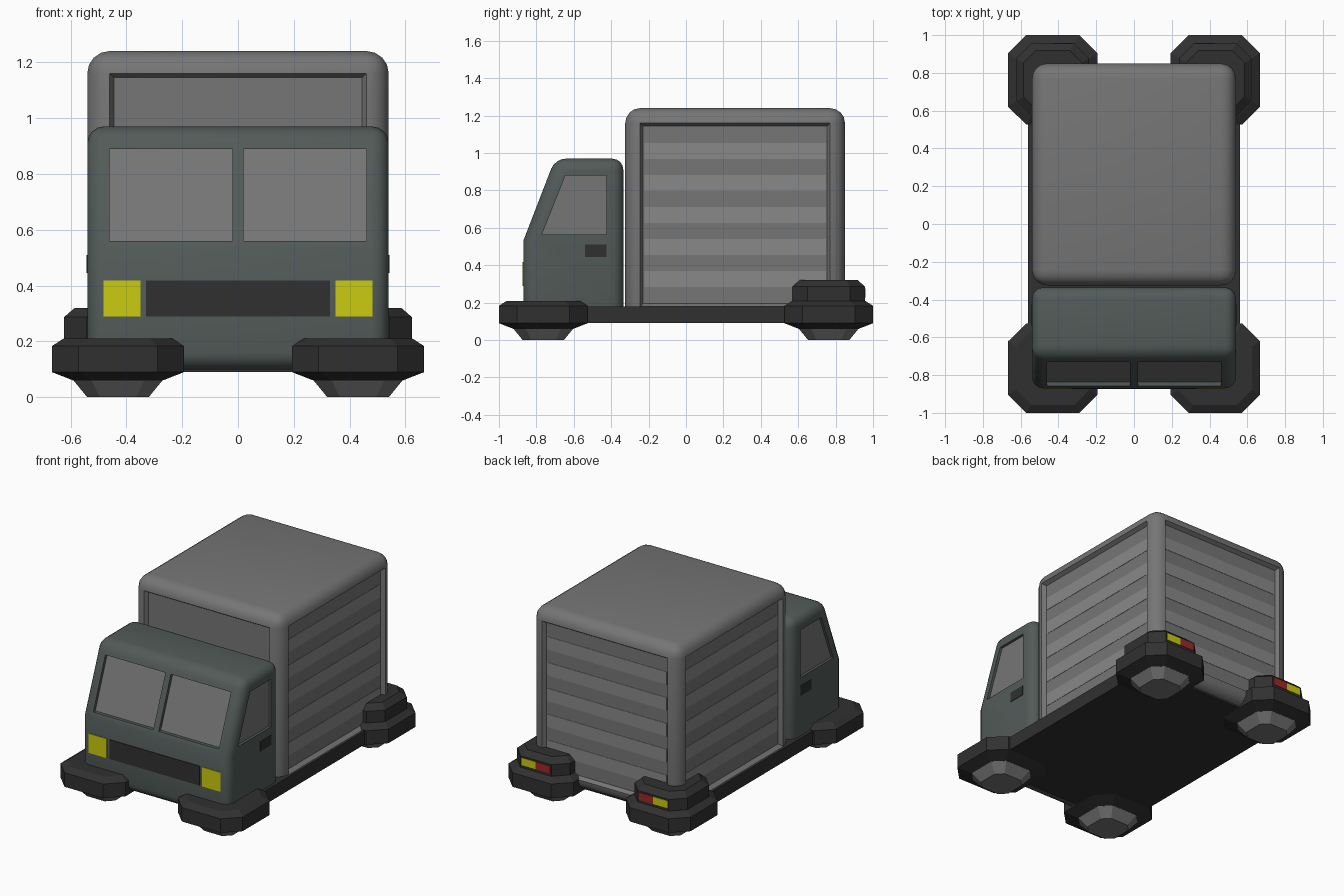
import bpy, bmesh, math

if "Cube" in bpy.data.objects:
    bpy.data.objects.remove(bpy.data.objects["Cube"])


def material(name, rgb):
    m = bpy.data.materials.new(name)
    m.diffuse_color = (*rgb, 1)
    m.use_nodes = True
    m.node_tree.nodes["Principled BSDF"].inputs["Base Color"].default_value = m.diffuse_color
    return m


DARK = material("dark_trim", (0.03, 0.03, 0.03))
CAB = material("cab_paint", (0.085, 0.105, 0.10))
BODY = material("body_grey", (0.18, 0.18, 0.18))
STRIPE = material("stripe_grey", (0.25, 0.25, 0.25))
YELLOW = material("yellow_light", (0.6, 0.6, 0.005))
RED = material("red_light", (0.35, 0.02, 0.02))


def finish(name, bm, mat):
    bmesh.ops.recalc_face_normals(bm, faces=bm.faces)
    me = bpy.data.meshes.new(name)
    bm.to_mesh(me)
    bm.free()
    ob = bpy.data.objects.new(name, me)
    bpy.context.collection.objects.link(ob)
    if mat:
        me.materials.append(mat)
    return ob


def loft(bm, rings):
    """Skin a list of closed rings and cap both ends."""
    vs = [[bm.verts.new(p) for p in r] for r in rings]
    n = len(vs[0])
    for a, b in zip(vs, vs[1:]):
        for i in range(n):
            bm.faces.new((a[i], a[(i + 1) % n], b[(i + 1) % n], b[i]))
    bm.faces.new(vs[0][::-1])
    bm.faces.new(vs[-1])


def prism(name, pts, x0, x1, mat=None):
    """Extrude a (y, z) profile along x."""
    bm = bmesh.new()
    loft(bm, [[(x, y, z) for y, z in pts] for x in (x0, x1)])
    return finish(name, bm, mat)


def box(name, x, y, z, mat):
    return prism(name, [(y[0], z[0]), (y[1], z[0]), (y[1], z[1]), (y[0], z[1])], x[0], x[1], mat)


def octagon_stack(name, cx, cy, levels, mat):
    """Chamfered-square rings of (half size, chamfer, z)."""
    bm = bmesh.new()
    rings = []
    for h, c, z in levels:
        k = h - c
        ring = [(h, -k), (h, k), (k, h), (-k, h), (-h, k), (-h, -k), (-k, -h), (k, -h)]
        rings.append([(cx + x, cy + y, z) for x, y in ring])
    loft(bm, rings)
    return finish(name, bm, mat)


def bevel(ob, width, keep=lambda e: True):
    bm = bmesh.new()
    bm.from_mesh(ob.data)
    bmesh.ops.bevel(bm, geom=[e for e in bm.edges if keep(e)], offset=width,
                    segments=4, profile=0.5, affect='EDGES')
    bm.to_mesh(ob.data)
    bm.free()


def smooth(ob):
    bpy.ops.object.select_all(action='DESELECT')
    ob.select_set(True)
    bpy.context.view_layer.objects.active = ob
    bpy.ops.object.shade_smooth_by_angle(angle=math.radians(30))


# Chassis
box("chassis", (-0.56, 0.56), (-0.78, 0.78), (0.09, 0.18), DARK)

# Cargo body: rounded box with recessed panels on its four sides
cargo = box("cargo_body", (-0.54, 0.54), (-0.325, 0.85), (0.10, 1.24), BODY)
bevel(cargo, 0.08)
bm = bmesh.new()
bm.from_mesh(cargo.data)
panels = [f for f in bm.faces if f.calc_area() > 0.3 and abs(f.normal.z) < 0.5]
bmesh.ops.inset_individual(bm, faces=panels, thickness=0.022, depth=-0.025)
bm.to_mesh(cargo.data)
bm.free()
smooth(cargo)

# Light stripes on the side and rear panels
for i in range(5):
    z = (0.285 + i * 0.171, 0.37 + i * 0.171)
    for s in (-1, 1):
        box("side_stripe", (s * 0.51, s * 0.517), (-0.223, 0.748), z, STRIPE)
    box("rear_stripe", (-0.438, 0.438), (0.82, 0.827), z, STRIPE)

# Cab with sloped windscreen
cab = prism("cab", [(-0.87, 0.10), (-0.87, 0.53), (-0.70, 0.97), (-0.335, 0.97), (-0.335, 0.10)],
            -0.54, 0.54, CAB)
bevel(cab, 0.06, lambda e: not all(abs(v.co.z - 0.53) < 1e-4 for v in e.verts))


def screen(a, b):
    """Windscreen slab between two depths behind the slope."""
    y0, y1 = -0.858, -0.731
    return [(y0 + a, 0.56), (y0 + b, 0.56), (y1 + b, 0.89), (y1 + a, 0.89)]


# Window recesses and glass
door = [(-0.77, 0.565), (-0.425, 0.565), (-0.425, 0.88), (-0.645, 0.88)]
cutters = []
for s in (-1, 1):
    cutters.append(prism("window_cutter", screen(-0.06, 0.025), s * 0.02, s * 0.46))
    cutters.append(prism("window_cutter", door, s * 0.52, s * 0.60))
    prism("windscreen", screen(0.022, 0.035), s * 0.02, s * 0.46, BODY)
    prism("door_window", door, s * 0.505, s * 0.523, BODY)
for c in cutters:
    m = cab.modifiers.new("cut", 'BOOLEAN')
    m.object = c
    m.solver = 'EXACT'
    bpy.context.view_layer.objects.active = cab
    bpy.ops.object.modifier_apply(modifier=m.name)
for c in cutters:
    bpy.data.objects.remove(c)
smooth(cab)

# Grille, headlights and door handles
box("grille", (-0.33, 0.33), (-0.874, -0.86), (0.29, 0.418), DARK)
for s in (-1, 1):
    box("headlight", (s * 0.35, s * 0.482), (-0.874, -0.86), (0.29, 0.418), YELLOW)
    box("door_handle", (s * 0.53, s * 0.543), (-0.54, -0.425), (0.445, 0.51), DARK)

# Corner hover pods, thrusters and rear light housings
for s in (-1, 1):
    for t in (-1, 1):
        cx, cy = s * 0.43, t * 0.763
        octagon_stack("hover_pod", cx, cy, [(0.16, 0.065, 0.06), (0.237, 0.096, 0.09),
                                            (0.237, 0.096, 0.183), (0.195, 0.08, 0.21)], DARK)
        octagon_stack("thruster", cx, cy, [(0.11, 0.045, 0.0), (0.16, 0.065, 0.061)], BODY)
    octagon_stack("rear_light_housing", s * 0.43, 0.763,
                  [(0.193, 0.08, 0.205), (0.193, 0.08, 0.287), (0.155, 0.065, 0.32)], DARK)
    box("tail_light", (s * 0.325, s * 0.43), (0.94, 0.959), (0.228, 0.276), RED)
    box("rear_indicator", (s * 0.43, s * 0.535), (0.94, 0.959), (0.228, 0.276), YELLOW)
